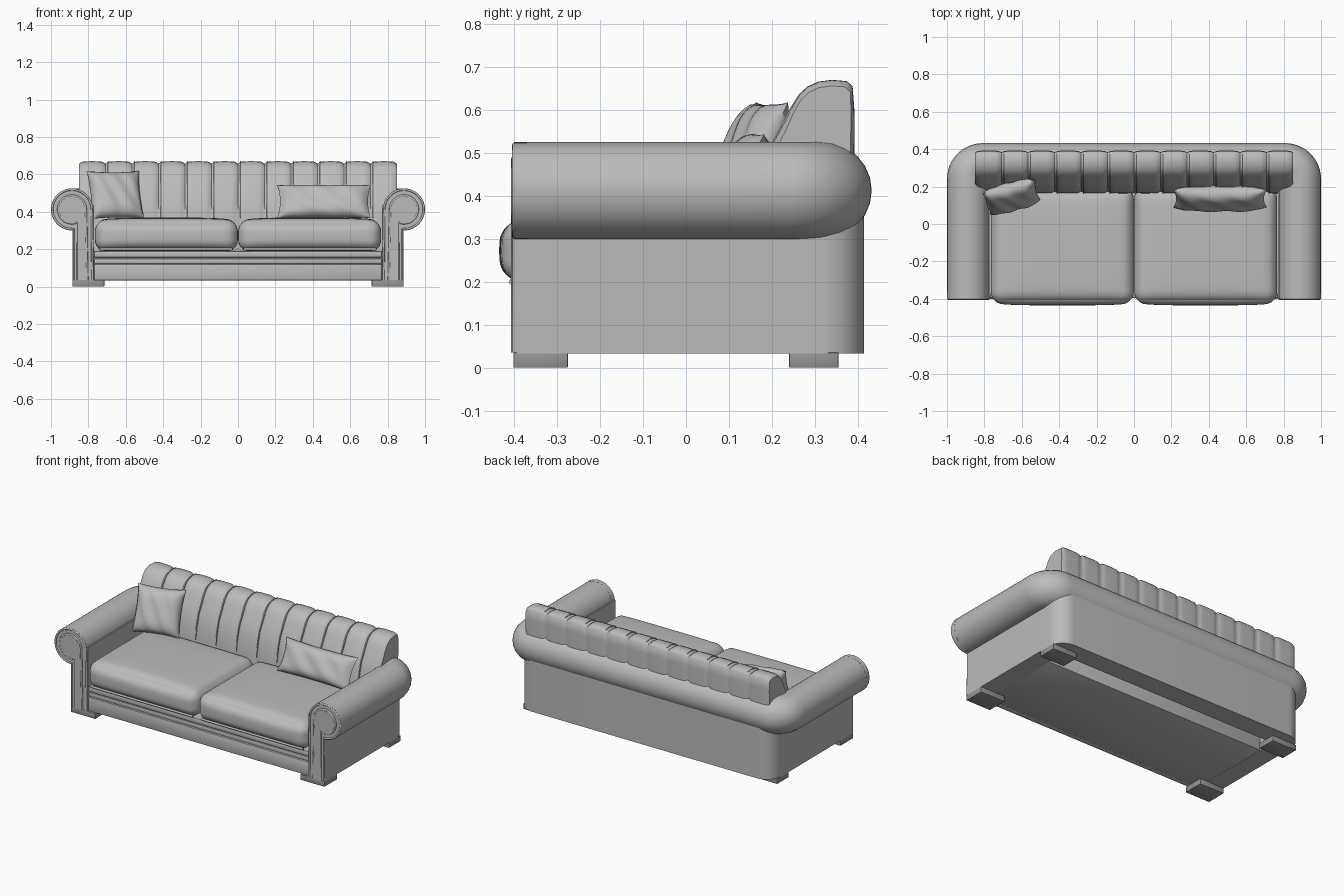
import bpy, bmesh
from math import sin, cos, pi, acos, radians
from mathutils import Vector, Matrix

cube = bpy.data.objects.get("Cube")
if cube:
    bpy.data.objects.remove(cube, do_unlink=True)


def material(name, v):
    m = bpy.data.materials.new(name)
    m.use_nodes = True
    m.diffuse_color = (v, v, v, 1)
    m.node_tree.nodes["Principled BSDF"].inputs["Base Color"].default_value = (v, v, v, 1)
    return m


fabric = material("grey upholstery", 0.5)
wood = material("dark grey feet", 0.3)


def finish(ob, mat=fabric, angle=40):
    ob.data.materials.clear()
    ob.data.materials.append(mat)
    bpy.ops.object.select_all(action='DESELECT')
    ob.select_set(True)
    bpy.context.view_layer.objects.active = ob
    if ob.type == 'CURVE':
        bpy.ops.object.convert(target='MESH')
    bpy.ops.object.shade_smooth_by_angle(angle=radians(angle))
    return bpy.context.object


def from_bmesh(name, bm, mat=fabric, angle=40):
    bmesh.ops.recalc_face_normals(bm, faces=bm.faces)
    me = bpy.data.meshes.new(name)
    bm.to_mesh(me)
    bm.free()
    ob = bpy.data.objects.new(name, me)
    bpy.context.collection.objects.link(ob)
    return finish(ob, mat, angle)


def box(name, lo, hi, mat=fabric, bevel=0.004):
    bm = bmesh.new()
    bmesh.ops.create_cube(bm, size=1)
    lo, hi = Vector(lo), Vector(hi)
    for v in bm.verts:
        v.co = (lo + hi) / 2 + v.co * (hi - lo)
    bmesh.ops.bevel(bm, geom=bm.edges[:], offset=bevel, segments=2, affect='EDGES', profile=0.5)
    return from_bmesh(name, bm, mat)


def prism(name, points, offset):
    bm = bmesh.new()
    face = bm.faces.new([bm.verts.new(p) for p in points])
    ext = bmesh.ops.extrude_face_region(bm, geom=[face])
    bmesh.ops.translate(bm, vec=offset, verts=[g for g in ext["geom"] if isinstance(g, bmesh.types.BMVert)])
    return from_bmesh(name, bm)


def tube(name, points, radius, resolution=3, cyclic=False):
    cu = bpy.data.curves.new(name, 'CURVE')
    cu.dimensions = '3D'
    cu.bevel_depth = radius
    cu.bevel_resolution = resolution
    cu.use_fill_caps = True
    sp = cu.splines.new('POLY')
    sp.points.add(len(points) - 1)
    for p, co in zip(sp.points, points):
        p.co = (*co, 1)
    sp.use_cyclic_u = cyclic
    ob = bpy.data.objects.new(name, cu)
    bpy.context.collection.objects.link(ob)
    return finish(ob)


def u_path(x, front, back, r, z, n=12):
    """U-shaped path round the rear, open at the front."""
    half = [(x, front + (back - r - front) * i / 6, z) for i in range(6)]
    half += [(x - r + r * cos(a), back - r + r * sin(a), z) for a in (pi / 2 * i / n for i in range(n + 1))]
    return half + [(-px, py, pz) for px, py, pz in reversed(half)]


def rounded_cushion(name, centre, half, r, crown):
    bm = bmesh.new()
    bmesh.ops.create_cube(bm, size=2)
    bmesh.ops.subdivide_edges(bm, edges=bm.edges[:], cuts=23, use_grid_fill=True)
    half = Vector(half)
    for v in bm.verts:
        u = Vector([sin(c * pi / 2) for c in v.co])
        p = u * half
        core = Vector([max(-(h - r), min(h - r, c)) for c, h in zip(p, half)])
        p = core + (p - core).normalized() * r
        if u.z > 0:
            p.z += crown * u.z * (1 - u.x ** 4) * (1 - u.y ** 4)
        p.y -= 0.012 * max(0, -u.y) ** 8 * (1 - u.x ** 4) * (1 - u.z ** 2)
        v.co = p + Vector(centre)
    return from_bmesh(name, bm, angle=60)


def pillow(name, centre, w, h, thick, lean, yaw):
    bm = bmesh.new()
    n = 24
    for side in (-1, 1):
        g = bmesh.ops.create_grid(bm, x_segments=n, y_segments=n, size=1)
        for v in g["verts"]:
            x, z = v.co.x, v.co.y
            puff = (max(0, 1 - x ** 4) * max(0, 1 - z ** 4)) ** 0.6
            crease = 0.004 * sin(9 * x + 4 * z) * puff
            v.co = (x * w / 2 * (1 - 0.06 * (1 - z * z)), side * (thick / 2 * puff + crease),
                    z * h / 2 * (1 - 0.06 * (1 - x * x)))
    bmesh.ops.remove_doubles(bm, verts=bm.verts, dist=0.0005)
    rot = Matrix.Rotation(radians(yaw), 4, 'Z') @ Matrix.Rotation(radians(-lean), 4, 'X')
    bm.transform(Matrix.Translation(centre) @ rot)
    return from_bmesh(name, bm, angle=70)


# Body shell: arms and rear wall in one U
outer = u_path(0.885, -0.395, 0.415, 0.1, 0.033)
inner = [(-0.77, -0.395, 0.033), (-0.77, 0.29, 0.033), (0.77, 0.29, 0.033), (0.77, -0.395, 0.033)]
prism("body_shell", outer + inner, (0, 0, 0.4))

# Rolled top running over arms and back
tube("rolled_arms_and_back", u_path(0.8875, -0.4, 0.32, 0.08, 0.4125), 0.1125, 10)

# Seat base with front rails; the underside stays open behind it
box("seat_base", (-0.772, -0.375, 0.035), (0.772, 0.18, 0.19))
box("lower_front_rail", (-0.77, -0.392, 0.033), (0.77, -0.36, 0.12), bevel=0.006)
box("middle_front_rail", (-0.77, -0.388, 0.122), (0.77, -0.36, 0.15), bevel=0.006)
box("upper_front_rail", (-0.77, -0.396, 0.155), (0.77, -0.36, 0.19), bevel=0.008)


# Arm fronts: scroll panel, piping and border
def scroll(side, r, x_out, x_in, y, cx=0.8875, cz=0.4125, bottom=0.035):
    end = -acos(max(-1, (x_out - cx) / r))
    arc = [pi + (end - pi) * i / 32 for i in range(33)]
    pts = [(x_in, bottom)] + [(cx + r * cos(a), cz + r * sin(a)) for a in arc] + [(x_out, bottom)]
    return [(side * x, y, z) for x, z in pts]


for side, label in ((1, "left"), (-1, "right")):
    prism(label + "_arm_front", scroll(side, 0.1125, 0.885, 0.77, -0.4), (0, 0.03, 0))
    prism(label + "_scroll_panel", scroll(side, 0.07, 0.855, 0.81, -0.406), (0, 0.02, 0))
    tube(label + "_outer_piping", scroll(side, 0.106, 0.879, 0.778, -0.399), 0.006)
    tube(label + "_inner_piping", scroll(side, 0.074, 0.858, 0.806, -0.401), 0.006)

    # Seat cushion with bottom piping
    rounded_cushion(label + "_seat_cushion", (side * 0.383, -0.115, 0.272), (0.382, 0.308, 0.083), 0.06, 0.014)
    tube(label + "_seat_piping", [(side * 0.03, -0.405, 0.2), (side * 0.74, -0.405, 0.2)], 0.007)

    # Block feet
    for place, y0, y1 in (("front", -0.402, -0.275), ("rear", 0.24, 0.355)):
        x0, x1 = sorted((side * 0.715, side * 0.885))
        box(f"{label}_{place}_foot", (x0, y0, 0), (x1, y1, 0.035), wood, 0.002)

# Channelled back cushion: one profile swept across vertical tufts
profile = [(0.39, 0.19), (0.392, 0.4), (0.392, 0.6), (0.388, 0.655), (0.375, 0.667), (0.34, 0.67),
           (0.31, 0.666), (0.285, 0.655), (0.265, 0.637), (0.245, 0.605), (0.225, 0.565),
           (0.2, 0.52), (0.18, 0.45), (0.165, 0.37), (0.16, 0.19)]
channels, steps, width = 12, 10, 1.7
bm = bmesh.new()
rings = []
for i in range(channels * steps + 1):
    t = (i % steps) / steps
    dip = 0.014 * (1 - (1 - abs(2 * t - 1) ** 4)) ** 1.5
    ring = []
    for y, z in profile:
        inward = Vector((0, 0.3 - y, 0.45 - z)).normalized()
        ring.append(bm.verts.new(Vector((width * (i / (channels * steps) - 0.5), y, z)) + inward * dip))
    rings.append(ring)
for a, b in zip(rings, rings[1:]):
    for j in range(len(profile)):
        k = (j + 1) % len(profile)
        bm.faces.new((a[j], a[k], b[k], b[j]))
bm.faces.new(rings[0])
bm.faces.new(rings[-1])
from_bmesh("channelled_back_cushion", bm, angle=50)

# Stitched seams beside every channel groove
for i in range(1, channels):
    x = width * (i / channels - 0.5)
    pts = [(x + 0.014, y - 0.001, z - 0.002) for y, z in profile[4:14]]
    tube(f"back_seam_{i}", pts, 0.0025, 1)

# Loose pillows
pillow("square_pillow", (-0.655, 0.145, 0.49), 0.29, 0.28, 0.1, 24, 15)
pillow("lumbar_pillow", (0.46, 0.135, 0.455), 0.5, 0.2, 0.1, 28, 0)
